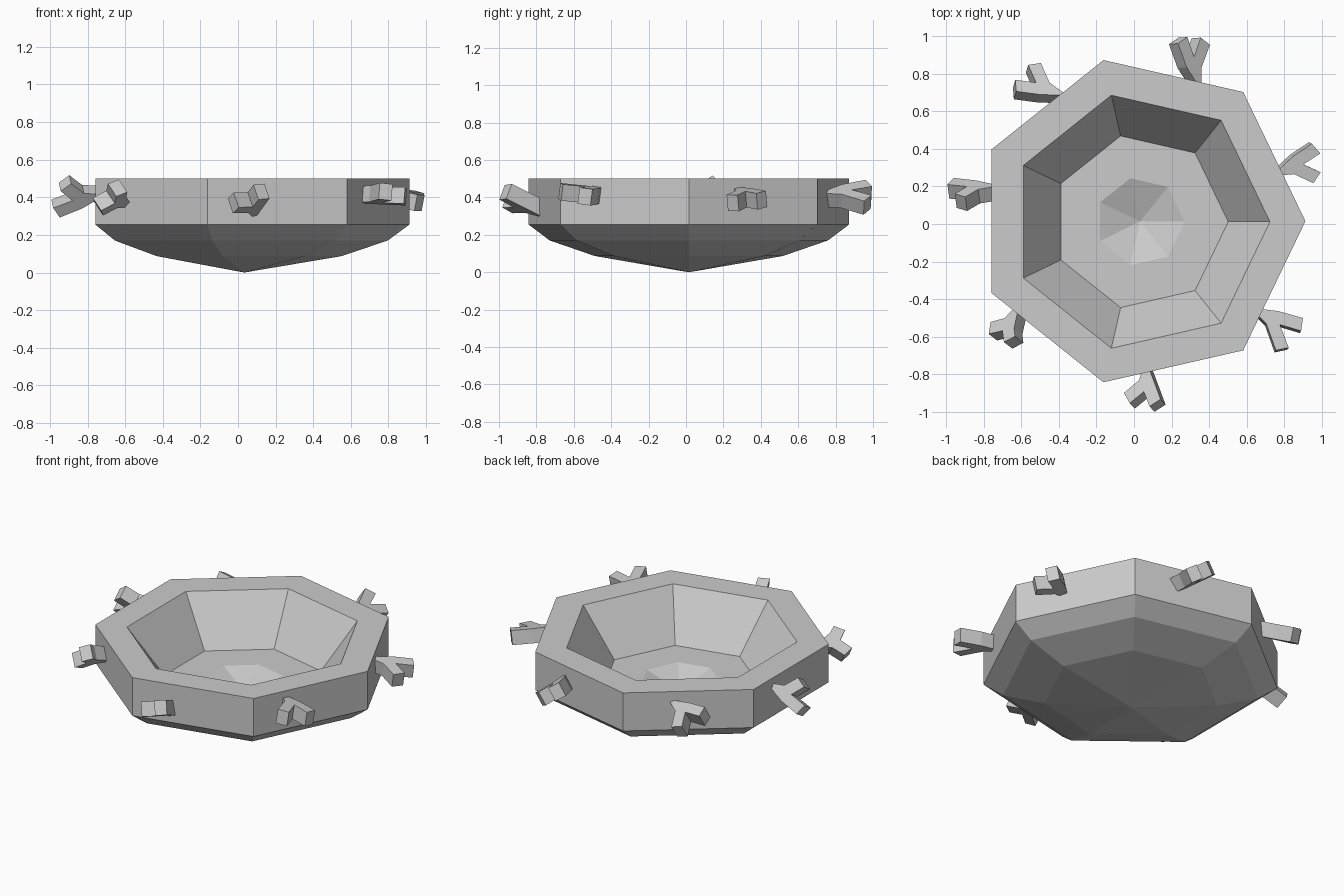
import bpy, bmesh, math
from mathutils import Vector

if "Cube" in bpy.data.objects:
    bpy.data.objects.remove(bpy.data.objects["Cube"])

CX, CY, SIDES = 0.033, 0.015, 7


def finish(bm, name):
    bmesh.ops.recalc_face_normals(bm, faces=bm.faces)
    mesh = bpy.data.meshes.new(name)
    bm.to_mesh(mesh)
    bm.free()
    obj = bpy.data.objects.new(name, mesh)
    bpy.context.collection.objects.link(obj)
    return obj


# Bowl: seven-sided turned profile (radius, height, y centre), bottom point to inner pit
def make_bowl():
    bm = bmesh.new()
    profile = [(0.516, 0.087, CY), (0.763, 0.17, CY), (0.8785, 0.255, CY), (0.8785, 0.5, CY),
               (0.69, 0.5, 0.012), (0.468, 0.207, 0.012), (0.237, 0.207, 0.012)]
    rings = []
    for r, z, cy in profile:
        angles = [2 * math.pi * k / SIDES for k in range(SIDES)]
        rings.append([bm.verts.new((CX + r * math.cos(a), cy + r * math.sin(a), z))
                      for a in angles])
    bottom = bm.verts.new((CX, CY, 0.0))
    pit = bm.verts.new((CX, CY, 0.125))
    for k in range(SIDES):
        n = (k + 1) % SIDES
        for lo, hi in zip(rings, rings[1:]):
            bm.faces.new((lo[k], lo[n], hi[n], hi[k]))
        bm.faces.new((bottom, rings[0][n], rings[0][k]))
        bm.faces.new((pit, rings[-1][k], rings[-1][n]))
    return finish(bm, "bowl")


# Forked prong: flat Y outline extruded to an even thickness
def make_fork(name, base, tip_a, tip_b, stem=0.085, half=0.047, tip_half=0.035, thick=0.044):
    base, tip_a, tip_b = Vector(base), Vector(tip_a), Vector(tip_b)
    u = ((tip_a + tip_b) / 2 - base).normalized()
    v = tip_b - tip_a
    v = (v - u * v.dot(u)).normalized()
    w = u.cross(v)

    def flat(p):
        return Vector(((p - base).dot(u), (p - base).dot(v)))

    a, b = flat(tip_a), flat(tip_b)
    crotch = Vector((stem, 0))

    def across(t):
        d = (t - crotch).normalized()
        return Vector((-d.y, d.x)) * tip_half

    pa, pb = across(a), across(b)
    outline = [(-0.06, -half), (stem - 0.025, -half), a - pa, a + pa,
               (stem + 0.03, 0), b - pb, b + pb, (stem - 0.025, half)]
    bm = bmesh.new()
    layers = [[bm.verts.new(base + u * p[0] + v * p[1] + w * h) for p in outline]
              for h in (-thick, thick)]
    for layer in layers:
        bm.faces.new(layer)
    count = len(outline)
    for i in range(count):
        j = (i + 1) % count
        bm.faces.new((layers[0][i], layers[0][j], layers[1][j], layers[1][i]))
    return finish(bm, name)


make_bowl()

# One fork per side: base, first tip, second tip
forks = [
    ((0.78, 0.31, 0.41), (0.965, 0.25, 0.37), (0.96, 0.405, 0.385)),
    ((0.295, 0.77, 0.41), (0.355, 0.97, 0.36), (0.235, 0.975, 0.44)),
    ((-0.435, 0.665, 0.41), (-0.535, 0.83, 0.335), (-0.635, 0.715, 0.415)),
    ((-0.77, 0.18, 0.40), (-0.92, 0.115, 0.475), (-0.97, 0.19, 0.34)),
    ((-0.60, -0.50, 0.41), (-0.745, -0.57, 0.35), (-0.64, -0.63, 0.45)),
    ((0.10, -0.80, 0.36), (-0.025, -0.94, 0.37), (0.125, -0.965, 0.43)),
    ((0.69, -0.46, 0.41), (0.785, -0.67, 0.43), (0.89, -0.54, 0.405)),
]
for i, (base, tip_a, tip_b) in enumerate(forks):
    make_fork(f"forked_prong_{i + 1}", base, tip_a, tip_b)
